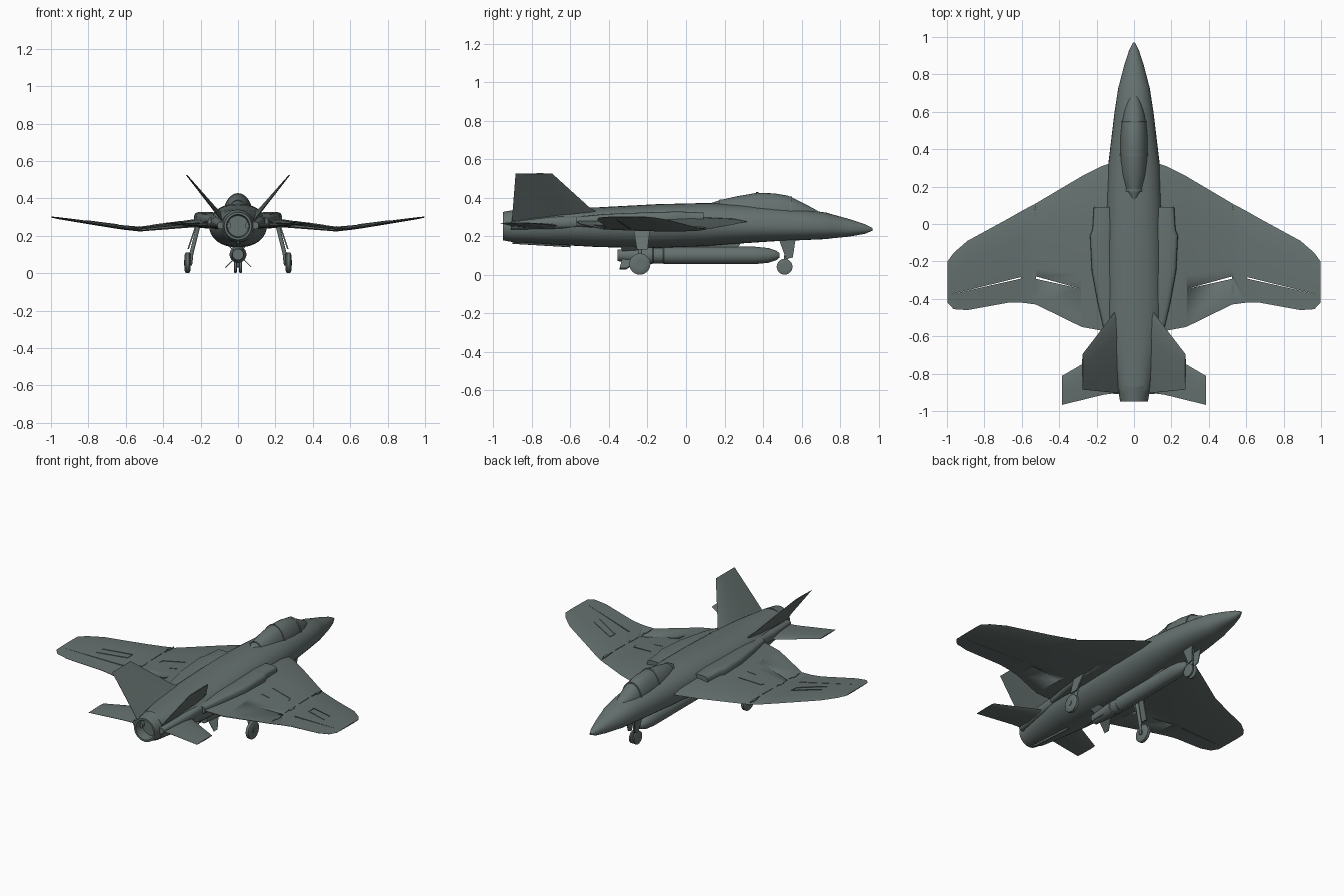
import bpy, bmesh, math
from mathutils import Vector

cube = bpy.data.objects.get("Cube")
if cube:
    bpy.data.objects.remove(cube, do_unlink=True)

COLOR = (0.13, 0.165, 0.158, 1)
grey = bpy.data.materials.new("slate grey")
grey.use_nodes = True
grey.diffuse_color = COLOR
grey.node_tree.nodes["Principled BSDF"].inputs["Base Color"].default_value = COLOR


def finish(name, bm, angle=35):
    bmesh.ops.recalc_face_normals(bm, faces=bm.faces)
    mesh = bpy.data.meshes.new(name)
    bm.to_mesh(mesh)
    bm.free()
    mesh.materials.append(grey)
    ob = bpy.data.objects.new(name, mesh)
    bpy.context.collection.objects.link(ob)
    bpy.ops.object.select_all(action='DESELECT')
    ob.select_set(True)
    bpy.context.view_layer.objects.active = ob
    bpy.ops.object.shade_smooth_by_angle(angle=math.radians(angle))
    return ob


def loft(name, rings, angle=35):
    """Skin a list of equal-length point rings and cap both ends."""
    bm = bmesh.new()
    rows = [[bm.verts.new(p) for p in ring] for ring in rings]
    n = len(rows[0])
    for a, b in zip(rows, rows[1:]):
        for i in range(n):
            j = (i + 1) % n
            bm.faces.new((a[i], a[j], b[j], b[i]))
    bm.faces.new(rows[0])
    bm.faces.new(rows[-1])
    return finish(name, bm, angle)


def body_ring(y, hw, bottom, mid, top, power=2.2, x=0, n=32):
    """Rounded cross-section with separate upper and lower heights."""
    ring = []
    for i in range(n):
        a = 2 * math.pi * i / n
        c, s = math.cos(a), math.sin(a)
        px = math.copysign(abs(c) ** (2 / power), c) * hw
        pz = math.copysign(abs(s) ** (2 / power), s)
        ring.append((x + px, y, mid + pz * ((top - mid) if pz > 0 else (mid - bottom))))
    return ring


def foil(name, sections, normal):
    """Thin aerofoil surface through (leading, trailing, thickness) sections."""
    shape = [(0, 0), (.08, .3), (.3, .5), (.65, .35), (1, .05)]
    n = Vector(normal).normalized()
    rings = []
    for lead, trail, thick in sections:
        lead, trail = Vector(lead), Vector(trail)
        up = [lead.lerp(trail, t) + n * thick * h for t, h in shape]
        low = [lead.lerp(trail, t) - n * thick * h for t, h in reversed(shape[1:])]
        rings.append(up + low)
    return loft(name, rings, 25)


def prism(name, points, offset):
    """Flat polygon extruded by an offset vector."""
    off = Vector(offset)
    return loft(name, [points, [Vector(p) + off for p in points]])


def rod(name, a, b, radius, n=12):
    a, b = Vector(a), Vector(b)
    q = (b - a).to_track_quat('Z', 'Y')
    circle = [q @ Vector((radius * math.cos(2 * math.pi * i / n),
                          radius * math.sin(2 * math.pi * i / n), 0)) for i in range(n)]
    return loft(name, [[a + p for p in circle], [b + p for p in circle]])


def wheel(name, x, y, r, w):
    bm = bmesh.new()
    n = 24
    profile = [(-w, .45 * r), (-w, .8 * r), (-.6 * w, r), (.6 * w, r), (w, .8 * r), (w, .45 * r)]
    rings = [[(x + px, y + pr * math.cos(2 * math.pi * i / n), r + pr * math.sin(2 * math.pi * i / n))
              for i in range(n)] for px, pr in profile]
    bm.free()
    return loft(name, rings, 40)


# Fuselage: y, half width, bottom, middle, top
stations = [(.97, .006, .229, .235, .241), (.93, .026, .212, .235, .262), (.85, .052, .198, .238, .288),
            (.742, .08, .187, .245, .318), (.735, .083, .185, .245, .321), (.6, .104, .179, .25, .34),
            (.45, .122, .173, .25, .355), (.3, .14, .163, .255, .366), (.1, .15, .148, .26, .372),
            (-.15, .155, .138, .26, .366), (-.45, .155, .143, .26, .35), (-.6, .14, .151, .26, .345),
            (-.75, .115, .16, .255, .34), (-.89, .088, .168, .25, .333)]
loft("fuselage", [body_ring(*s) for s in stations])

# Exhaust nozzle with a recessed throat
nozzle = [(-.87, .088), (-.95, .074), (-.95, .062), (-.88, .055)]
loft("exhaust_nozzle", [body_ring(y, r, .252 - r, .252, .252 + r, 2) for y, r in nozzle])
rod("tail_hook", (0, -.6, .15), (0, -.9, .168), .008)

# Canopy, windscreen and frame hoops
glass = [(.71, .008, .315), (.66, .034, .345), (.6, .055, .376), (.53, .068, .41), (.46, .075, .422),
         (.37, .076, .425), (.27, .07, .408), (.18, .055, .388), (.13, .02, .372)]
loft("canopy", [body_ring(y, w, .28, .31, t, 2) for y, w, t in glass], 50)
for y, w, t in [(.545, .066, .404), (.37, .076, .425), (.18, .055, .388)]:
    loft("canopy_frame", [body_ring(y + d, w + .003, .28, .31, t + .003, 2) for d in (-.006, .006)])

# Wing planform: x, leading y, trailing y, height, thickness
planform = [(.08, .34, -.57, .278, .05), (.17, .31, -.57, .274, .048), (.28, .255, -.55, .262, .04),
            (.525, .11, -.43, .236, .026), (.6, .07, -.42, .243, .024), (.67, .03, -.42, .252, .022),
            (.89, -.09, -.46, .284, .014), (.965, -.155, -.455, .295, .01), (.997, -.2, -.42, .3, .006)]


def wing_top(x, y):
    """Upper surface height of the wing."""
    for a, b in zip(planform, planform[1:]):
        if a[0] <= x <= b[0]:
            t = (x - a[0]) / (b[0] - a[0])
            _, le, te, z, th = [p + (q - p) * t for p, q in zip(a, b)]
            c = (le - y) / (le - te)
            return z + th * (.3 + .2 * min(1, c / .3) - .45 * max(0, c - .3) / .7)
    return .28


def strip(name, s, a, b, w=.004):
    """Slim raised seam lying on the wing."""
    a, b = Vector(a), Vector(b)
    side = Vector((a.y - b.y, b.x - a.x)).normalized() * w / 2
    pts = [a + side, b + side, b - side, a - side]
    prism(name, [(s * p.x, p.y, wing_top(p.x, p.y) - .002) for p in pts], (0, 0, .006))


for s, side in ((1, "left"), (-1, "right")):
    wing = foil(side + "_wing", [((s * x, le, z), (s * x, te, z), th) for x, le, te, z, th in planform], (0, 0, 1))
    # Tapered gaps ahead of the flap and the aileron
    for gap in ([(.285, -.346), (.525, -.293), (.525, -.28)], [(.605, -.292), (.605, -.284), (.98, -.376)]):
        cutter = prism("gap_cutter", [(s * x, y, .1) for x, y in gap], (0, 0, .4))
        cutter.hide_render = True
        mod = wing.modifiers.new("gap", 'BOOLEAN')
        mod.operation, mod.object, mod.solver = 'DIFFERENCE', cutter, 'EXACT'
        bpy.context.view_layer.objects.active = wing
        bpy.ops.object.modifier_apply(modifier="gap")
        bpy.data.objects.remove(cutter, do_unlink=True)

    # Wing fold line, hinges and access panels
    for y in (.07, -.06, -.2, -.33):
        strip(side + "_fold_seam", s, (.525, y + .03), (.525, y - .07), .003)
    for y in (.06, -.21, -.35):
        strip(side + "_fold_hinge", s, (.528, y + .02), (.528, y - .02), .014)
    for a, b in [((.31, -.09), (.45, -.115)), ((.45, -.115), (.46, -.14)), ((.3, -.19), (.36, -.195)),
                 ((.645, -.15), (.81, -.225)), ((.645, -.15), (.645, -.2)), ((.645, -.2), (.81, -.28))]:
        strip(side + "_panel_seam", s, a, b)

    # Intake duct fairing
    duct = [(.09, .165, .05, .258, .322), (-.03, .168, .054, .25, .328), (-.06, .175, .06, .245, .328),
            (-.25, .168, .058, .24, .322), (-.42, .14, .055, .24, .315), (-.57, .11, .05, .25, .3)]
    loft(side + "_intake_duct", [body_ring(y, w, lo, (lo + hi) / 2, hi, 4, s * x, 24) for y, x, w, lo, hi in duct])

    # Canted fin with rudder seam
    foil(side + "_fin", [((s * .085, -.44, .31), (s * .085, -.905, .28), .028),
                         ((s * .125, -.5, .348), (s * .125, -.9, .335), .022),
                         ((s * .275, -.695, .525), (s * .275, -.885, .525), .006)], (s * .8, 0, -.6))

    # Tailplane
    foil(side + "_tailplane", [((s * .06, -.62, .25), (s * .06, -.9, .25), .03),
                               ((s * .16, -.68, .255), (s * .16, -.912, .255), .024),
                               ((s * .385, -.812, .268), (s * .385, -.967, .268), .007)], (0, 0, 1))
    shelf = [(-.5, .1, .05, .24, .31), (-.7, .095, .05, .235, .3), (-.91, .075, .035, .235, .275)]
    loft(side + "_tail_shelf", [body_ring(y, w, lo, (lo + hi) / 2, hi, 3, s * x, 20) for y, x, w, lo, hi in shelf])

    # Main landing gear
    wheel(side + "_main_wheel", s * .27, -.24, .055, .015)
    rod(side + "_main_strut", (s * .21, -.23, .26), (s * .25, -.24, .1), .011)
    rod(side + "_main_fork", (s * .245, -.24, .12), (s * .252, -.24, .05), .008)
    rod(side + "_main_axle", (s * .247, -.24, .055), (s * .288, -.24, .055), .015)
    prism(side + "_main_door", [(s * .222, -.275, .25), (s * .222, -.185, .25),
                                (s * .262, -.2, .13), (s * .262, -.255, .13)], (s * .008, 0, 0))
    # Nose gear wheel and door
    wheel(side + "_nose_wheel", s * .014, .512, .041, .008)
    prism(side + "_nose_door", [(s * .03, .48, .19), (s * .03, .57, .19),
                                (s * .02, .555, .09), (s * .02, .52, .08)], (s * .005, 0, 0))

rod("nose_strut", (0, .535, .2), (0, .512, .04), .01)
rod("nose_axle", (-.022, .512, .041), (.022, .512, .041), .01)

# Centreline store with pylon and crossed tail fins
store = [(.485, .012), (.47, .024), (.43, .038), (.36, .045), (-.115, .045), (-.12, .041), (-.17, .041),
         (-.175, .045), (-.28, .036), (-.355, .03)]
loft("centre_store", [body_ring(y, r, .1 - r, .1, .1 + r, 2, 0, 24) for y, r in store])
prism("store_pylon", [(-.012, .25, .12), (-.012, -.2, .12), (-.012, -.24, .17), (-.012, .3, .18)], (.024, 0, 0))
for k in range(4):
    a = math.pi / 4 + k * math.pi / 2
    c, d = math.cos(a), math.sin(a)
    pts = [(r * c, y, .1 + r * d) for r, y in ((.02, -.22), (.098, -.31), (.098, -.345), (.02, -.33))]
    prism("store_fin", pts, (-d * .004, 0, c * .004))
